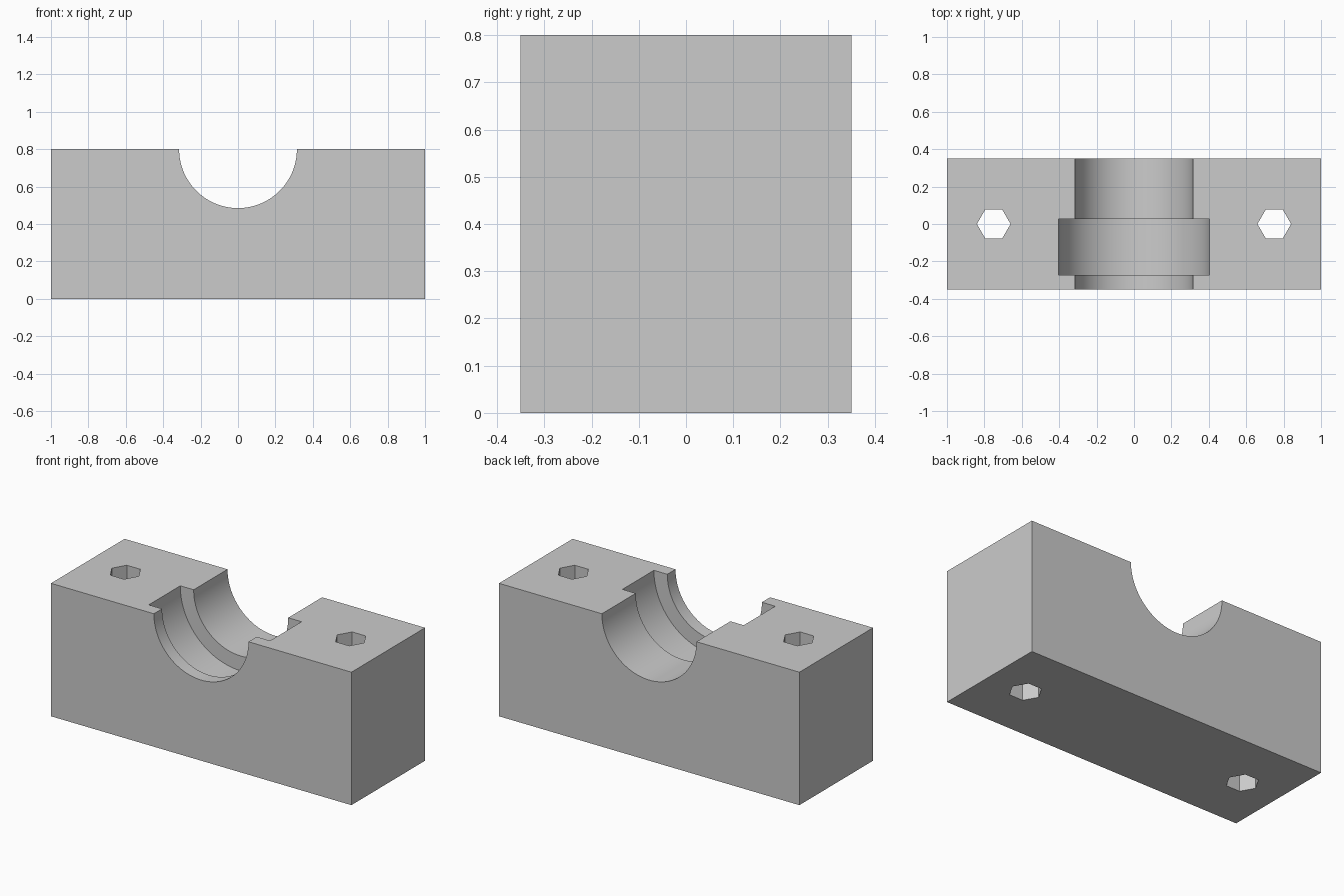
import bpy
from math import pi

cube = bpy.data.objects.get("Cube")
if cube:
    bpy.data.objects.remove(cube, do_unlink=True)

LENGTH, DEPTH, HEIGHT = 2.0, 0.70, 0.80

# Single flat colour
grey = bpy.data.materials.new("light_grey")
grey.use_nodes = True
colour = (0.6, 0.6, 0.6, 1)
grey.diffuse_color = colour
grey.node_tree.nodes["Principled BSDF"].inputs["Base Color"].default_value = colour

# Block body
bpy.ops.mesh.primitive_cube_add(size=1, location=(0, 0, HEIGHT / 2))
block = bpy.context.object
block.name = "bearing_block"
block.scale = (LENGTH, DEPTH, HEIGHT)
bpy.ops.object.transform_apply(location=True, scale=True)
block.data.materials.append(grey)


def cut(name, sides, radius, length, location, rotation=(0, 0, 0)):
    """Subtract a prism from the block."""
    bpy.ops.mesh.primitive_cylinder_add(vertices=sides, radius=radius, depth=length,
                                        location=location, rotation=rotation)
    cutter = bpy.context.object
    cutter.name = name
    cutter.hide_render = True
    cutter.data.materials.append(grey)
    mod = block.modifiers.new(name, "BOOLEAN")
    mod.operation = "DIFFERENCE"
    mod.solver = "EXACT"
    mod.object = cutter
    bpy.context.view_layer.objects.active = block
    bpy.ops.object.modifier_apply(modifier=name)
    bpy.data.objects.remove(cutter, do_unlink=True)


# Shaft bore through the whole depth, and the wider bearing seat
half_step = pi / 96
cut("shaft_bore", 96, 0.315, 1.0, (0, 0, HEIGHT), (pi / 2, half_step, 0))
cut("bearing_seat", 96, 0.404, 0.30, (0, -0.122, HEIGHT), (pi / 2, half_step, 0))

# Hexagonal bolt holes, points along x
for side, x in (("left", 0.75), ("right", -0.75)):
    cut(f"{side}_bolt_hole", 6, 0.09, 1.2, (x, 0, HEIGHT / 2), (0, 0, pi / 6))

# Smooth the bore, keep machined edges sharp
bpy.ops.object.select_all(action="DESELECT")
block.select_set(True)
bpy.context.view_layer.objects.active = block
bpy.ops.object.shade_smooth_by_angle(angle=pi / 6)
